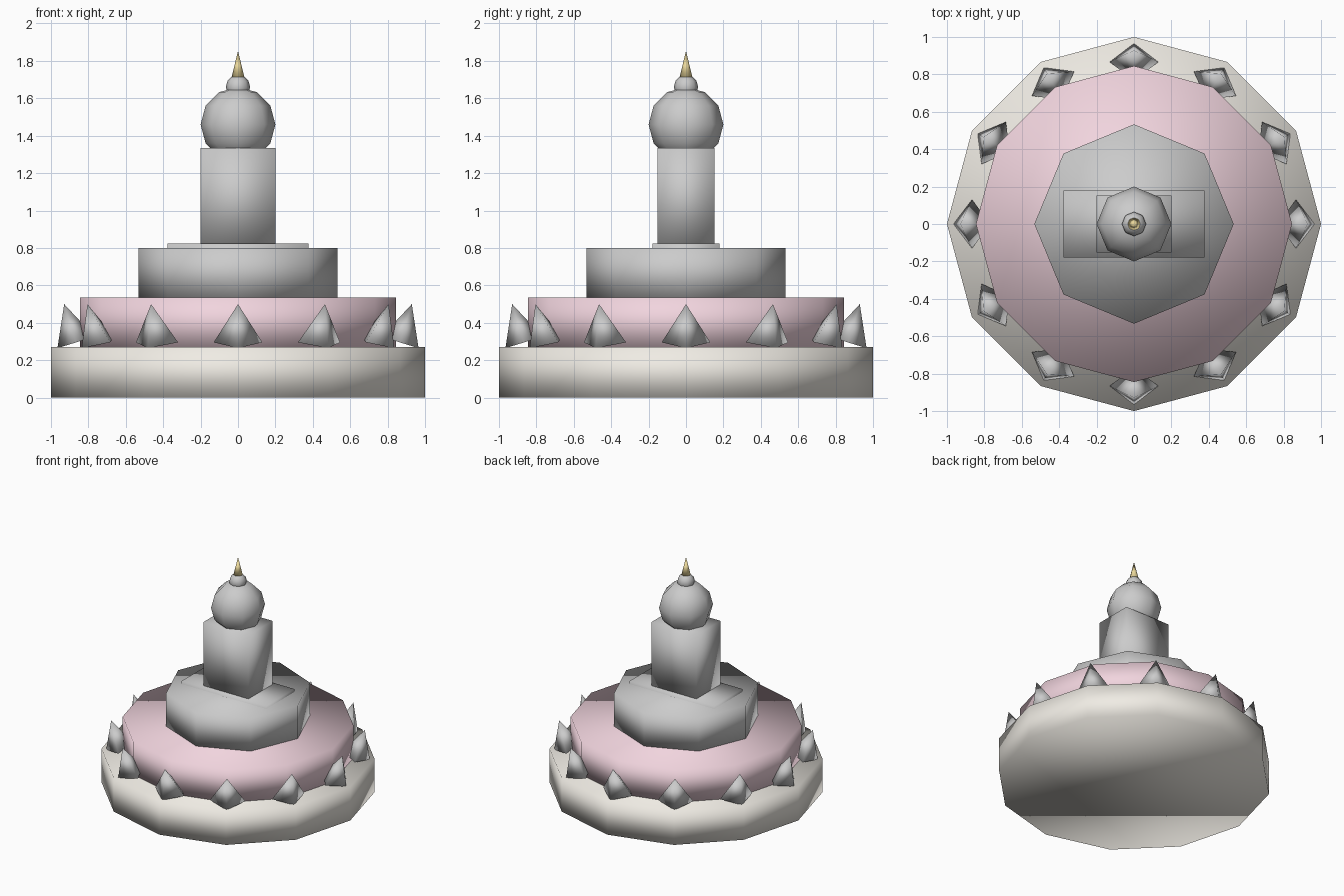
import bpy, math
from mathutils import Matrix

if "Cube" in bpy.data.objects:
    bpy.data.objects.remove(bpy.data.objects["Cube"])


def material(name, rgb):
    m = bpy.data.materials.new(name)
    m.diffuse_color = (*rgb, 1)
    m.use_nodes = True
    m.node_tree.nodes["Principled BSDF"].inputs["Base Color"].default_value = m.diffuse_color
    return m


def finish(name, mat=None):
    ob = bpy.context.object
    ob.name = name
    bpy.ops.object.shade_smooth()
    if mat:
        ob.data.materials.append(mat)
    return ob


def drum(name, sides, radius, z0, z1, mat=None, top=None):
    """Upright prism or cone with a corner on the y axis."""
    bpy.ops.mesh.primitive_cone_add(
        vertices=sides, radius1=radius, radius2=radius if top is None else top,
        depth=z1 - z0, location=(0, 0, (z0 + z1) / 2))
    return finish(name, mat)


def box(name, hx, hy, z0, z1):
    bpy.ops.mesh.primitive_cube_add(size=1, location=(0, 0, (z0 + z1) / 2))
    ob = finish(name)
    ob.data.transform(Matrix.Diagonal((2 * hx, 2 * hy, z1 - z0, 1)))
    return ob


def ball(name, radius, z):
    bpy.ops.mesh.primitive_uv_sphere_add(segments=8, ring_count=6,
                                         radius=radius, location=(0, 0, z))
    return finish(name)


cream = material("cream", (0.87, 0.84, 0.78))
pink = material("pink", (0.88, 0.66, 0.73))
gold = material("gold", (0.83, 0.69, 0.33))

# Stepped pedestal
drum("base_tier", 12, 1.0, 0, 0.27, cream)
drum("middle_tier", 12, 0.845, 0.27, 0.535, pink)
drum("upper_tier", 8, 0.533, 0.535, 0.80)

# Seated figure
box("lap", 0.377, 0.18, 0.70, 0.823)
box("torso", 0.2, 0.153, 0.80, 1.335)
ball("head", 0.2, 1.46)
ball("topknot", 0.065, 1.66)
drum("spire", 8, 0.035, 1.71, 1.853, gold, top=0)

# Ring of outward-leaning petals: flattened four-sided cones
petal_shape = (Matrix.Translation((0.866, 0, 0.295))
               @ Matrix.Rotation(0.3, 4, 'Y')
               @ Matrix.Diagonal((0.8, 1, 1, 1))
               @ Matrix.Translation((0, 0, 0.107)))
for i in range(12):
    bpy.ops.mesh.primitive_cone_add(vertices=4, radius1=0.13, radius2=0, depth=0.214)
    petal = finish(f"petal_{i + 1}")
    petal.data.transform(Matrix.Rotation(math.radians(30 * i), 4, 'Z') @ petal_shape)
